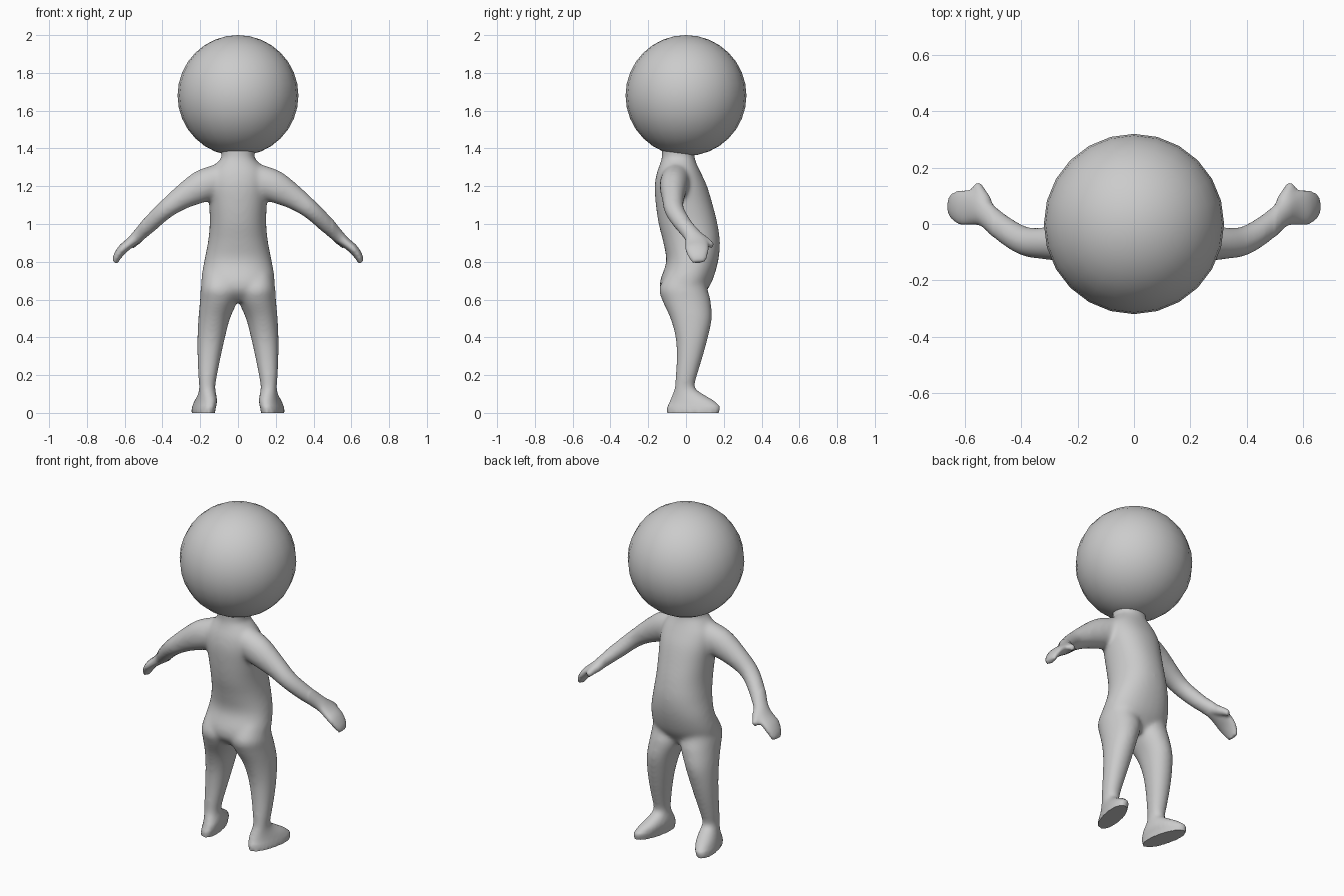
import bpy, bmesh, math
from mathutils import Vector as V

if "Cube" in bpy.data.objects:
    bpy.data.objects.remove(bpy.data.objects["Cube"])

SIDES, STEPS = 28, 4
bm = bmesh.new()


def catmull(a, b, c, d, t):
    return 0.5 * (2 * b + (c - a) * t + (2 * a - 5 * b + 4 * c - d) * t * t
                  + (3 * b - a - 3 * c + d) * t ** 3)


def loft(rings, mirror=1, power=2.0):
    """Closed tube through rings of (centre, half-axis u, half-axis v)."""
    fine = []
    n = len(rings)
    for i in range(n - 1):
        q = [rings[max(i - 1, 0)], rings[i], rings[i + 1], rings[min(i + 2, n - 1)]]
        for s in range(STEPS):
            fine.append([catmull(*[r[k] for r in q], s / STEPS) for k in range(3)])
    fine.append(rings[-1])
    loops = []
    for c, u, v in fine:
        loop = []
        for k in range(SIDES):
            a = 2 * math.pi * k / SIDES
            cu, sv = (math.copysign(abs(f) ** (2 / power), f) for f in (math.cos(a), math.sin(a)))
            p = c + u * cu + v * sv
            loop.append(bm.verts.new((p.x * mirror, p.y, p.z)))
        loops.append(loop)
    for lo, hi in zip(loops, loops[1:]):
        for k in range(SIDES):
            j = (k + 1) % SIDES
            bm.faces.new((lo[k], lo[j], hi[j], hi[k]))
    bm.faces.new(loops[0][::-1])
    bm.faces.new(loops[-1])


def flat_ring(z, x0, x1, y0, y1, shear=0.0):
    """Horizontal ring given by its extents; shear turns the toes outward."""
    rx, ry = (x1 - x0) / 2, (y1 - y0) / 2
    return (V(((x0 + x1) / 2, (y0 + y1) / 2, z)), V((rx, 0, 0)), V((shear * ry, ry, 0)))


def limb(path):
    """Rings across a path of (x, y, z, half width along y, half thickness)."""
    pts = [V(p[:3]) for p in path]
    out = []
    for i, p in enumerate(path):
        t = (pts[min(i + 1, len(pts) - 1)] - pts[max(i - 1, 0)]).normalized()
        side = V((0, 1, 0))
        side = (side - t * side.dot(t)).normalized()
        out.append((pts[i], side * p[3], t.cross(side) * p[4]))
    return out


# torso and neck: z, half width, back y, front y
torso = [(0.59, .10, -.08, .07), (0.64, .18, -.13, .105), (0.70, .195, -.137, .14),
         (0.80, .18, -.105, .17), (0.90, .16, -.12, .18), (1.00, .15, -.145, .167),
         (1.10, .153, -.16, .142), (1.20, .16, -.166, .112), (1.27, .15, -.155, .08),
         (1.32, .115, -.137, .056), (1.36, .086, -.127, .045), (1.43, .10, -.13, .05)]
loft([flat_ring(z, -w, w, b, f) for z, w, b, f in torso], power=2.2)

# legs with feet: z, inner x, outer x, back y, front y, toe-out
leg = [(0.74, .03, .18, -.10, .10, 0), (0.66, .00, .197, -.142, .112, 0),
       (0.60, .00, .201, -.128, .13, 0), (0.50, .042, .21, -.083, .137, 0),
       (0.40, .068, .215, -.056, .117, 0), (0.30, .09, .215, -.05, .09, 0),
       (0.20, .11, .211, -.055, .06, 0), (0.135, .12, .206, -.06, .047, 0),
       (0.10, .116, .212, -.072, .092, .1), (0.06, .114, .228, -.09, .158, .2),
       (0.03, .124, .236, -.10, .18, .2), (0.0, .128, .24, -.10, .173, .2)]

# arm to fingertips, and thumb: x, y, z, half width, half thickness
arm = [(0.08, -.05, 1.24, .08, .085), (0.19, -.065, 1.20, .075, .086),
       (0.30, -.068, 1.138, .06, .064), (0.385, -.062, 1.075, .053, .05),
       (0.46, -.02, 1.005, .048, .045), (0.52, .03, .945, .046, .036),
       (0.565, .055, .905, .062, .028), (0.61, .058, .868, .064, .026),
       (0.638, .064, .83, .052, .022), (0.652, .068, .797, .036, .015)]
thumb = [(0.525, .045, .935), (0.535, .085, .918), (0.548, .115, .902), (0.558, .142, .884)]
thumb_r = (.03, .028, .022, .017)


def thumb_rings():
    t = (V(thumb[-1]) - V(thumb[0])).normalized()
    u = t.cross(V((0, 0, 1))).normalized()
    return [(V(p), u * r, t.cross(u) * r) for p, r in zip(thumb, thumb_r)]


for m in (1, -1):
    loft([flat_ring(*r) for r in leg], m, 2.1)
    loft(limb(arm), m)
    loft(thumb_rings(), m)

bmesh.ops.recalc_face_normals(bm, faces=bm.faces)
mesh = bpy.data.meshes.new("body")
bm.to_mesh(mesh)
bm.free()
body = bpy.data.objects.new("body", mesh)
bpy.context.collection.objects.link(body)
bpy.context.view_layer.objects.active = body
body.select_set(True)

# fuse the parts into one skin
rem = body.modifiers.new("fuse", 'REMESH')
rem.mode = 'VOXEL'
rem.voxel_size = 0.009
bpy.ops.object.modifier_apply(modifier=rem.name)

# soften the joins, keep the soles flat
bm = bmesh.new()
bm.from_mesh(body.data)
for i in range(14):
    soft = [v for v in bm.verts if v.co.z > 0.04 and (i < 4 or abs(v.co.x) < 0.5)]
    bmesh.ops.smooth_vert(bm, verts=soft, factor=0.5, use_axis_x=True, use_axis_y=True, use_axis_z=True)
for v in bm.verts:
    if v.co.z < 0.006:
        v.co.z = 0
bm.to_mesh(body.data)
bm.free()
bpy.ops.object.shade_smooth_by_angle(angle=math.radians(50))

# head
bpy.ops.mesh.primitive_uv_sphere_add(segments=24, ring_count=16, radius=0.32, location=(0, 0, 1.68))
bpy.context.object.name = "head"
bpy.ops.object.shade_smooth()
